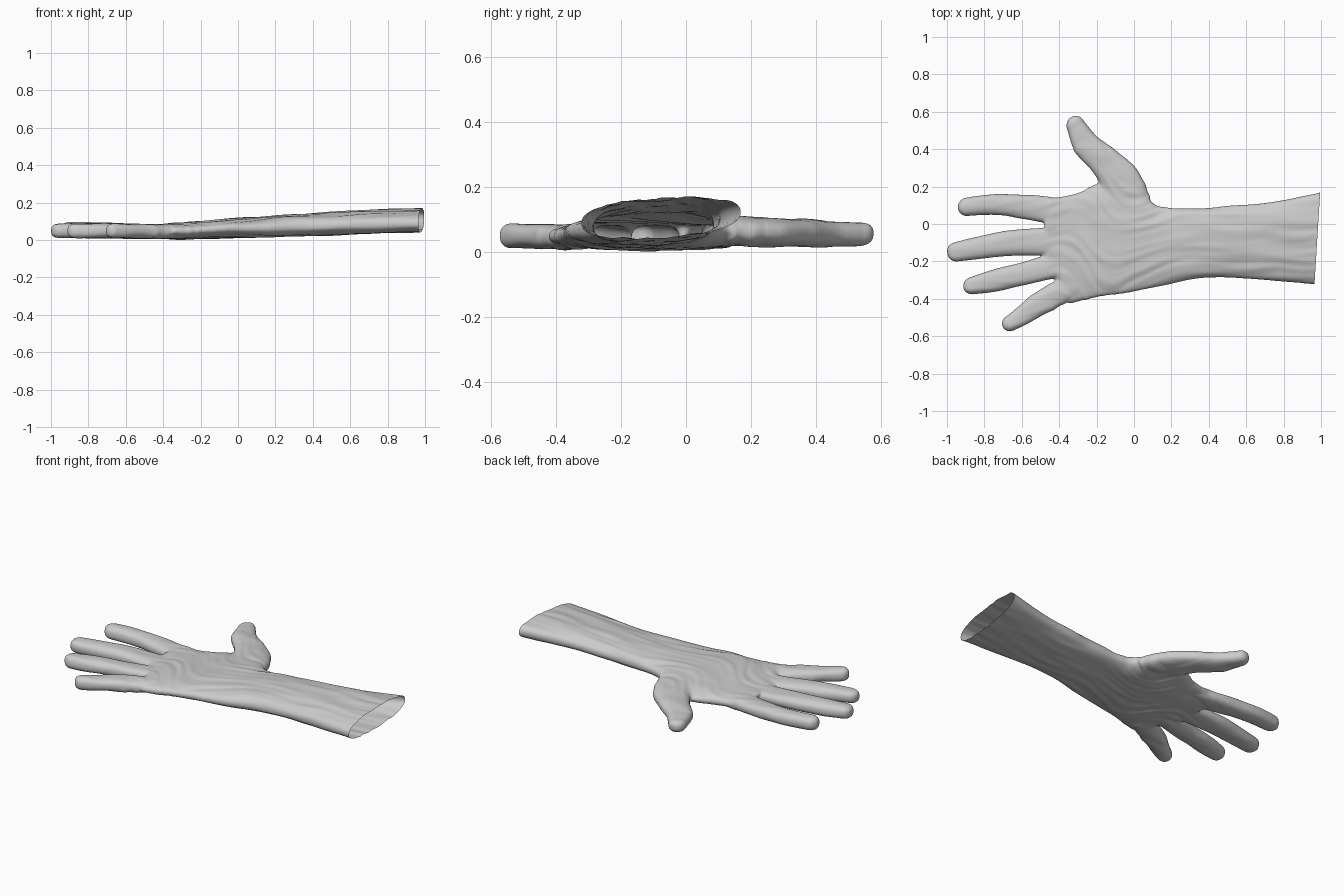
import bpy, bmesh, math
from mathutils import Vector, noise

if "Cube" in bpy.data.objects:
    bpy.data.objects.remove(bpy.data.objects["Cube"])

SIDES = 40


def smooth_rows(rows, steps=6):
    """Catmull-Rom interpolation of equally long tuples."""
    pts = [rows[0]] + list(rows) + [rows[-1]]
    out = []
    for i in range(1, len(pts) - 2):
        for s in range(steps):
            t = s / steps
            out.append([0.5 * (2 * b + (c - a) * t + (2 * a - 5 * b + 4 * c - d) * t * t
                               + (3 * b - a - 3 * c + d) * t ** 3)
                        for a, b, c, d in zip(*pts[i - 1:i + 3])])
    return out + [list(rows[-1])]


def ring(centre, side, half_w, half_z, tilt=0.0, power=2.5):
    """Superellipse standing upright, its width along the side vector."""
    pts = []
    for k in range(SIDES):
        a = 2 * math.pi * k / SIDES
        c, s = math.cos(a), math.sin(a)
        u = math.copysign(abs(c) ** (2 / power), c)
        v = math.copysign(abs(s) ** (2 / power), s)
        pts.append(centre + side * (u * half_w) + Vector((0, 0, v * half_z + tilt * u)))
    return pts


def loft(bm, rings):
    loops = [[bm.verts.new(p) for p in r] for r in rings]
    for a, b in zip(loops, loops[1:]):
        for k in range(SIDES):
            n = (k + 1) % SIDES
            bm.faces.new((a[k], a[n], b[n], b[k]))
    bm.faces.new(loops[0])
    bm.faces.new(loops[-1])


def finger(bm, rows):
    """Rounded tube; rows are (x, y, z, half width, half height) from the tip."""
    path = smooth_rows(rows)
    pos = [Vector(p[:3]) for p in path]
    rings = []
    for i, p in enumerate(path):
        d = pos[min(i + 1, len(pos) - 1)] - pos[max(i - 1, 0)]
        d.z = 0
        d.normalize()
        side = Vector((-d.y, d.x, 0))
        if i == 0:  # rounded fingertip
            for j in range(1, 8):
                a = j / 8 * math.pi / 2
                rings.append(ring(pos[0] - d * p[3] * math.cos(a), side,
                                  p[3] * math.sin(a), p[4] * math.sin(a) ** 0.6))
        rings.append(ring(pos[i], side, p[3], p[4]))
    loft(bm, rings)


bm = bmesh.new()

# Palm and sleeve: x, low y, high y, low z, high z, tilt
body = [(-0.475, -0.20, 0.12, 0.015, 0.078, 0),
        (-0.42, -0.29, 0.14, 0.010, 0.082, 0),
        (-0.36, -0.415, 0.148, 0.006, 0.088, 0),
        (-0.29, -0.41, 0.168, 0.004, 0.090, 0),
        (-0.20, -0.39, 0.215, 0.006, 0.098, 0),
        (-0.06, -0.37, 0.25, 0.010, 0.112, 0),
        (0.03, -0.352, 0.20, 0.012, 0.118, 0.003),
        (0.085, -0.343, 0.135, 0.014, 0.120, 0.004),
        (0.15, -0.33, 0.092, 0.016, 0.124, 0.005),
        (0.35, -0.292, 0.085, 0.022, 0.138, 0.008),
        (0.62, -0.295, 0.103, 0.031, 0.152, 0.011),
        (0.82, -0.307, 0.130, 0.038, 0.160, 0.013),
        (1.04, -0.33, 0.178, 0.044, 0.164, 0.016)]
loft(bm, [ring(Vector((x, (lo + hi) / 2, (zl + zh) / 2)), Vector((0, 1, 0)),
               (hi - lo) / 2, (zh - zl) / 2, t)
          for x, lo, hi, zl, zh, t in smooth_rows(body)])

# Index, middle, ring, little finger and thumb
finger(bm, [(-0.895, 0.09, 0.056, 0.048, 0.040), (-0.72, 0.102, 0.052, 0.056, 0.040),
            (-0.50, 0.082, 0.046, 0.068, 0.037), (-0.34, 0.06, 0.046, 0.07, 0.035)])
finger(bm, [(-0.95, -0.15, 0.048, 0.053, 0.040), (-0.72, -0.107, 0.048, 0.065, 0.040),
            (-0.50, -0.095, 0.046, 0.071, 0.037), (-0.34, -0.09, 0.046, 0.07, 0.035)])
finger(bm, [(-0.865, -0.33, 0.047, 0.048, 0.039), (-0.72, -0.298, 0.047, 0.060, 0.040),
            (-0.47, -0.236, 0.045, 0.064, 0.037), (-0.34, -0.21, 0.045, 0.06, 0.035)])
finger(bm, [(-0.665, -0.533, 0.048, 0.041, 0.038), (-0.52, -0.437, 0.047, 0.062, 0.039),
            (-0.40, -0.364, 0.045, 0.066, 0.038), (-0.29, -0.31, 0.046, 0.06, 0.036)])
finger(bm, [(-0.312, 0.53, 0.053, 0.050, 0.037), (-0.255, 0.425, 0.055, 0.072, 0.040),
            (-0.152, 0.325, 0.058, 0.087, 0.043), (-0.075, 0.235, 0.060, 0.108, 0.045),
            (-0.01, 0.10, 0.062, 0.11, 0.045)])
bmesh.ops.recalc_face_normals(bm, faces=bm.faces)

mesh = bpy.data.meshes.new("glove")
bm.to_mesh(mesh)
bm.free()
glove = bpy.data.objects.new("glove", mesh)
bpy.context.collection.objects.link(glove)

# Fuse the parts into one skin and soften the joints
remesh = glove.modifiers.new("fuse", 'REMESH')
remesh.mode = 'VOXEL'
remesh.voxel_size = 0.0075
soften = glove.modifiers.new("soften", 'SMOOTH')
soften.factor = 0.5
soften.iterations = 6
skin = bpy.data.meshes.new_from_object(glove.evaluated_get(bpy.context.evaluated_depsgraph_get()))
glove.modifiers.clear()
glove.data = skin

bm = bmesh.new()
bm.from_mesh(skin)

# Fabric wrinkles: lengthwise on the sleeve, swinging round the thumb on the palm
bm.normal_update()
moves = []
for v in bm.verts:
    x, y, z = v.co
    swing = 0.9 * math.exp(-((x + 0.2) / 0.22) ** 2)
    across = y * math.cos(swing) + (x + 0.2) * math.sin(swing)
    along = (x + 0.2) * math.cos(swing) - y * math.sin(swing)
    bend = 0.03 * noise.noise(Vector((x * 4, y * 4, 3)))
    fold = noise.noise(Vector((along * 3.5, (across + bend) * 28, z * 8)))
    broad = noise.noise(Vector((x * 5, y * 12, z * 10 + 7)))
    amount = 0.0055 if x > -0.45 and y < 0.25 else 0.003
    moves.append(v.normal * (amount * fold + 0.004 * broad))
for v, m in zip(bm.verts, moves):
    v.co += m

# Open, slightly slanted cuff
bmesh.ops.bisect_plane(bm, geom=bm.verts[:] + bm.edges[:] + bm.faces[:],
                       plane_co=(0.995, 0.165, 0.1), plane_no=(1, -0.062, 0), clear_outer=True)
floor = min(v.co.z for v in bm.verts)
for v in bm.verts:
    v.co.z -= floor
for f in bm.faces:
    f.smooth = True
bm.to_mesh(skin)
bm.free()
glove.data.name = "glove"
